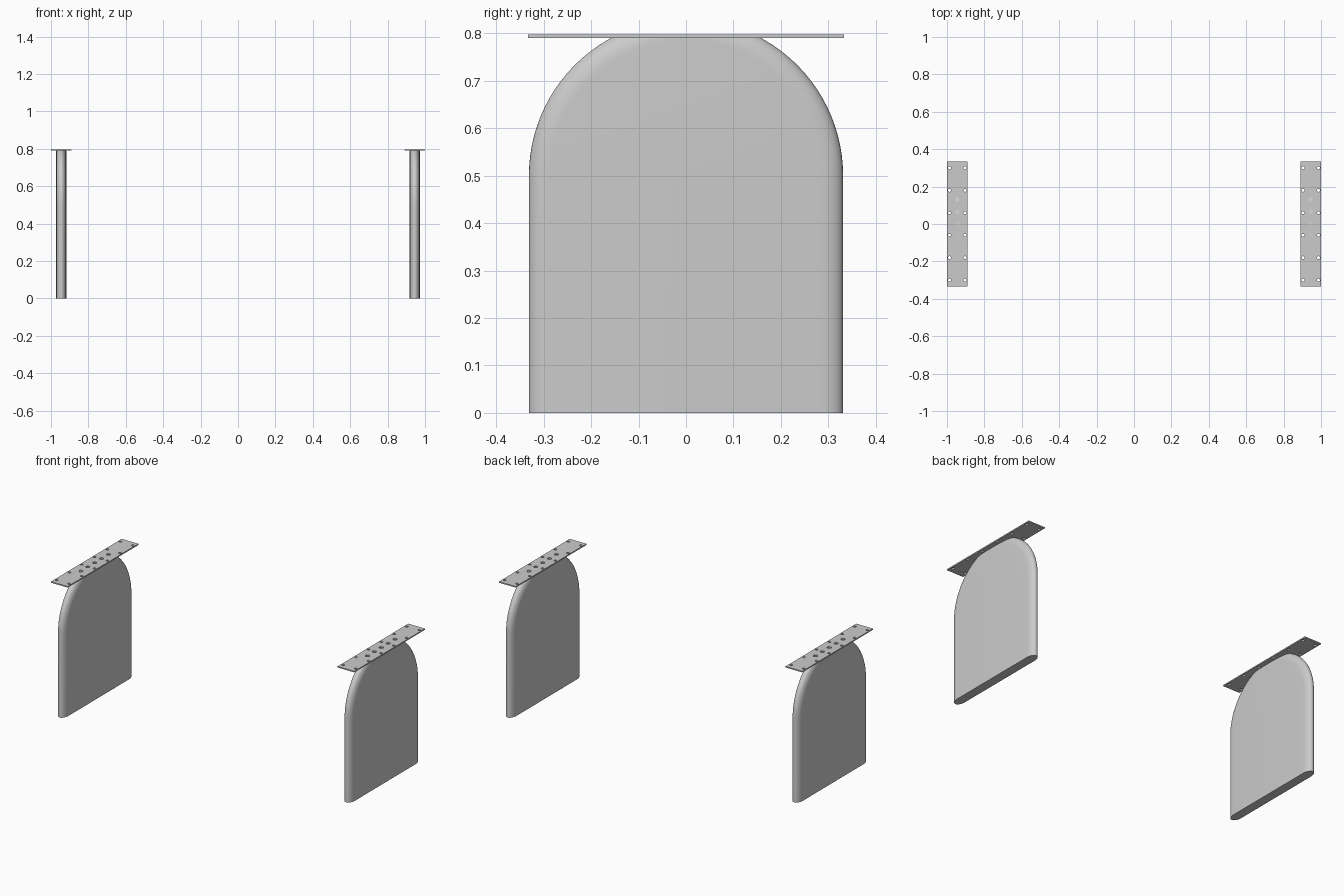
import bpy, bmesh, math

if "Cube" in bpy.data.objects:
    bpy.data.objects.remove(bpy.data.objects["Cube"])

PLATE_Z0, PLATE_Z1 = 0.79, 0.797
LEG_X = 0.945


def finish(bm, name, x):
    bmesh.ops.recalc_face_normals(bm, faces=bm.faces)
    me = bpy.data.meshes.new(name)
    bm.to_mesh(me)
    bm.free()
    ob = bpy.data.objects.new(name, me)
    ob.location.x = x
    bpy.context.collection.objects.link(ob)
    return ob


def arch(inset, n=48):
    """Arched outline in (y, z): straight sides with an elliptical top."""
    a, b = 0.331 - inset, 0.33 - inset
    pts = [(a, 0.0)]
    pts += [(a * math.cos(math.pi * i / n), 0.5 + b * math.sin(math.pi * i / n))
            for i in range(n + 1)]
    return pts + [(-a, 0.0)]


# Leg panel: arched slab with rounded rim, trimmed flat under the plate
def make_leg(name, x):
    bm = bmesh.new()
    rings = []
    steps = 14
    for i in range(steps + 1):
        t = math.pi * (i / steps - 0.5)
        px, inset = 0.027 * math.sin(t), 0.045 * (1 - math.cos(t))
        rings.append([bm.verts.new((px, y, z)) for y, z in arch(inset)])
    for r, s in zip(rings, rings[1:]):
        n = len(r)
        for k in range(n - 1):
            bm.faces.new((r[k], r[k + 1], s[k + 1], s[k]))
    bm.faces.new(rings[0])
    bm.faces.new(rings[-1])
    bm.faces.new([r[0] for r in rings] + [r[-1] for r in reversed(rings)])
    cut = bmesh.ops.bisect_plane(
        bm, geom=bm.verts[:] + bm.edges[:] + bm.faces[:],
        plane_co=(0, 0, PLATE_Z0), plane_no=(0, 0, 1), clear_outer=True)
    edges = [e for e in cut['geom_cut'] if isinstance(e, bmesh.types.BMEdge)]
    bmesh.ops.holes_fill(bm, edges=edges, sides=0)
    ob = finish(bm, name, x)
    bpy.ops.object.select_all(action='DESELECT')
    ob.select_set(True)
    bpy.context.view_layer.objects.active = ob
    bpy.ops.object.shade_smooth_by_angle(angle=math.radians(30))


# Mounting plate: thin strip drilled with screw holes
def make_plate(name, x):
    bm = bmesh.new()
    bmesh.ops.create_cube(bm, size=1)
    for v in bm.verts:
        v.co.x *= 0.11
        v.co.y *= 0.666
        v.co.z = PLATE_Z1 if v.co.z > 0 else PLATE_Z0
    plate = finish(bm, name, x)

    holes = [(sx * 0.041, sy * y, 0.008)
             for sx in (-1, 1) for sy in (-1, 1) for y in (0.06, 0.18, 0.3)]
    holes += [(0, k * 0.065, 0.012) for k in range(-2, 3)]
    bm = bmesh.new()
    for hx, hy, r in holes:
        made = bmesh.ops.create_cone(bm, cap_ends=True, segments=16,
                                     radius1=r, radius2=r, depth=0.04)
        bmesh.ops.translate(bm, verts=made['verts'], vec=(hx, hy, PLATE_Z0))
    cutter = finish(bm, name + "_hole_cutter", x)
    cutter.hide_render = True

    mod = plate.modifiers.new("holes", 'BOOLEAN')
    mod.operation = 'DIFFERENCE'
    mod.solver = 'EXACT'
    mod.object = cutter
    bpy.context.view_layer.update()
    dg = bpy.context.evaluated_depsgraph_get()
    drilled = bpy.data.meshes.new_from_object(plate.evaluated_get(dg))
    plate.modifiers.clear()
    plate.data = drilled
    bpy.data.objects.remove(cutter)


for side, s in (("left", -1), ("right", 1)):
    make_leg(side + "_leg_panel", s * LEG_X)
    make_plate(side + "_mounting_plate", s * LEG_X)
